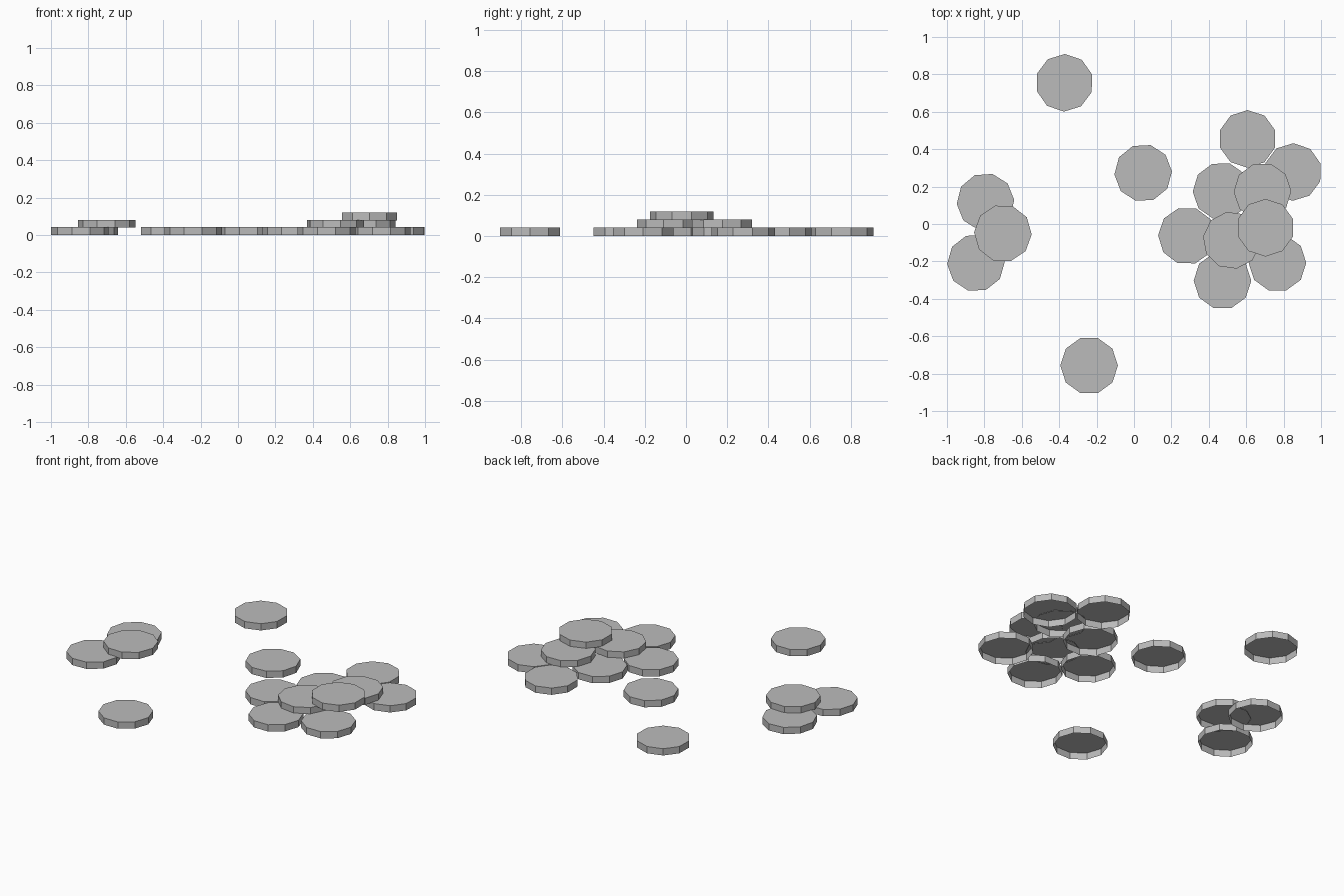
import bpy, bmesh
from math import radians, cos, sin, tau

SIDES, RADIUS, THICK, STEP = 10, 0.154, 0.042, 0.039

cube = bpy.data.objects.get("Cube")
if cube:
    bpy.data.objects.remove(cube, do_unlink=True)

grey = bpy.data.materials.new("plain_grey")
grey.use_nodes = True
colour = (0.5, 0.5, 0.5, 1)
grey.diffuse_color = colour
grey.node_tree.nodes["Principled BSDF"].inputs["Base Color"].default_value = colour


def disc_mesh():
    """Ten-sided disc: flat top and a straight rim, open underneath."""
    bm = bmesh.new()
    rings = []
    for z in (0, THICK):
        rings.append([bm.verts.new((RADIUS * cos(tau * i / SIDES),
                                    RADIUS * sin(tau * i / SIDES), z))
                      for i in range(SIDES)])
    low, high = rings
    bm.faces.new(high)
    for i in range(SIDES):
        j = (i + 1) % SIDES
        bm.faces.new((low[i], low[j], high[j], high[i]))
    mesh = bpy.data.meshes.new("disc")
    bm.to_mesh(mesh)
    bm.free()
    mesh.materials.append(grey)
    return mesh


# Discs as (x, y, layer, turn in degrees), by group
groups = {
    "loose_disc": [(-0.372, 0.755, 0, 17), (0.049, 0.273, 0, 3),
                   (-0.24, -0.757, 0, 0)],
    "small_pile_disc": [(-0.794, 0.118, 0, 4), (-0.845, -0.208, 0, 2),
                        (-0.701, -0.05, 1, -2)],
    "large_pile_disc": [(0.607, 0.455, 0, 18), (0.85, 0.278, 0, 17),
                        (0.283, -0.063, 0, -1), (0.473, -0.303, 0, 0),
                        (0.767, -0.208, 0, 0), (0.468, 0.176, 0, 1),
                        (0.522, -0.087, 1, -8), (0.687, 0.174, 1, 1),
                        (0.703, -0.02, 2, 18)],
}

mesh = disc_mesh()
for name, places in groups.items():
    for n, (x, y, layer, turn) in enumerate(places, 1):
        disc = bpy.data.objects.new(f"{name}_{n}", mesh)
        disc.location = (x, y, layer * STEP)
        disc.rotation_euler.z = radians(turn)
        bpy.context.collection.objects.link(disc)
